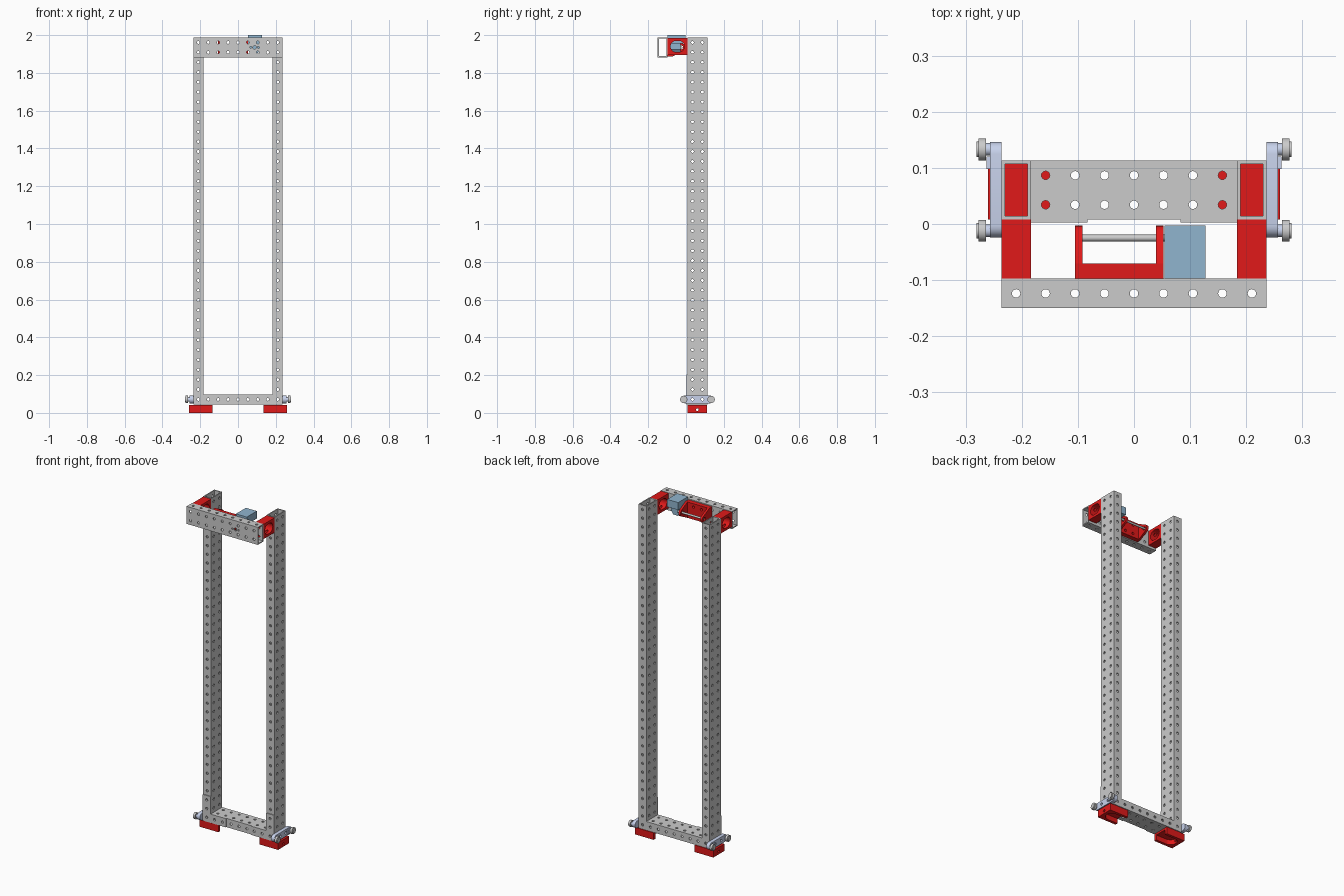
import bpy, bmesh, math
from mathutils import Vector

if "Cube" in bpy.data.objects:
    bpy.data.objects.remove(bpy.data.objects["Cube"])

P = 0.0525          # hole pitch, one tube cell
HOLE_R = 0.0075


def material(name, rgb):
    m = bpy.data.materials.new(name)
    m.diffuse_color = (*rgb, 1)
    m.use_nodes = True
    m.node_tree.nodes["Principled BSDF"].inputs["Base Color"].default_value = m.diffuse_color
    return m


RED = material("red_plastic", (0.75, 0.01, 0.01))
BLUE = material("motor_blue", (0.28, 0.46, 0.62))
PALE = material("pale_metal", (0.58, 0.65, 0.84))


def place(axis, u, v, a):
    return {'x': (a, u, v), 'y': (u, a, v), 'z': (u, v, a)}[axis]


def finish(name, bm, mat=None):
    me = bpy.data.meshes.new(name)
    bm.to_mesh(me)
    bm.free()
    ob = bpy.data.objects.new(name, me)
    bpy.context.collection.objects.link(ob)
    if mat:
        me.materials.append(mat)
    return ob


def prism(name, pts, axis, a, b, mat=None):
    """Extrude a 2D outline along an axis from a to b."""
    bm = bmesh.new()
    lo = [bm.verts.new(place(axis, u, v, a)) for u, v in pts]
    hi = [bm.verts.new(place(axis, u, v, b)) for u, v in pts]
    bm.faces.new(lo)
    bm.faces.new(hi)
    for i in range(len(pts)):
        j = (i + 1) % len(pts)
        bm.faces.new((lo[i], lo[j], hi[j], hi[i]))
    bmesh.ops.recalc_face_normals(bm, faces=bm.faces)
    return finish(name, bm, mat)


def rect(u0, u1, v0, v1):
    return [(u0, v0), (u1, v0), (u1, v1), (u0, v1)]


def circle(u, v, r, n=24):
    return [(u + r * math.cos(2 * math.pi * i / n), v + r * math.sin(2 * math.pi * i / n)) for i in range(n)]


def capsule(u0, u1, v, r, n=12):
    arc = [math.pi * (i / n - 0.5) for i in range(n + 1)]
    return ([(u1 + r * math.cos(t), v + r * math.sin(t)) for t in arc]
            + [(u0 - r * math.cos(t), v - r * math.sin(t)) for t in arc])


def activate(ob):
    bpy.ops.object.select_all(action='DESELECT')
    ob.select_set(True)
    bpy.context.view_layer.objects.active = ob


def smooth(ob):
    activate(ob)
    bpy.ops.object.shade_smooth_by_angle(angle=math.radians(32))


def cut(ob, outlines, axis, a, b):
    """Subtract extruded outlines from an object."""
    activate(ob)
    for pts in outlines:
        c = prism("cutter", pts, axis, a, b)
        c.hide_render = True
        m = ob.modifiers.new("cut", 'BOOLEAN')
        m.operation, m.solver, m.object = 'DIFFERENCE', 'EXACT', c
        bpy.ops.object.modifier_apply(modifier=m.name)
        bpy.data.objects.remove(c)
    smooth(ob)


def tube(name, origin, cells, long_axis):
    """Open-ended box tube, every cell of every wall pierced by a hole."""
    bm = bmesh.new()
    o = Vector(origin)
    mid = o + Vector(cells) * P / 2
    for ax in range(3):
        if ax == long_axis:
            continue
        i, j = [k for k in range(3) if k != ax]
        for side in (0, cells[ax]):
            for ci in range(cells[i]):
                for cj in range(cells[j]):
                    inner, outer = [], []
                    for k in range(16):
                        t = k * math.pi / 8
                        c, s = math.cos(t), math.sin(t)
                        for r, ring in ((HOLE_R, inner), (P / 2 / max(abs(c), abs(s)), outer)):
                            p = o.copy()
                            p[ax] += side * P
                            p[i] += (ci + 0.5) * P + r * c
                            p[j] += (cj + 0.5) * P + r * s
                            ring.append(bm.verts.new(p))
                    for k in range(16):
                        n = (k + 1) % 16
                        f = bm.faces.new((inner[k], outer[k], outer[n], inner[n]))
                        f.normal_update()
                        if f.normal[ax] * (side * P + o[ax] - mid[ax]) < 0:
                            f.normal_flip()
    bmesh.ops.remove_doubles(bm, verts=bm.verts, dist=1e-5)
    ob = finish(name, bm)
    m = ob.modifiers.new("wall", 'SOLIDIFY')
    m.thickness, m.offset, m.use_even_offset = 0.006, -1, True
    activate(ob)
    bpy.ops.object.modifier_apply(modifier=m.name)
    smooth(ob)
    return ob


# Tubes: two uprights, base crossbar, top front crossbar
X0, X1, Y0, Y1, Z0 = 3.5 * P, 4.5 * P, 0.008, 0.008 + 2 * P, 0.045
TOP = Z0 + 37 * P
tube("upright_right", (X0, Y0, Z0), (1, 2, 37), 2)
tube("upright_left", (-X1, Y0, Z0), (1, 2, 37), 2)
tube("base_crossbar", (-X0, Y0, Z0), (7, 2, 1), 0)
front_bar = tube("top_crossbar", (-X1, -0.15, TOP - 2 * P), (9, 1, 2), 0)
rows = (TOP - 1.5 * P, TOP - 0.5 * P)
zc = TOP - P
cut(front_bar, [circle(0.088 + dx, zc, r, 16) for dx, r in ((0, 0.009), (-0.02, 0.005), (0.02, 0.005))],
    'y', -0.16, -0.09)

for s, side in ((1, "right"), (-1, "left")):
    def sx(pts):
        return [(s * u, v) for u, v in pts]
    xm, zm = s * 4 * P, Z0 + P / 2

    # L-shaped corner plate on the front of the base joint
    plate = prism("corner_plate_" + side,
                  sx([(0.083, Z0), (X1, Z0), (X1, Z0 + 3 * P), (X0, Z0 + 3 * P), (X0, Z0 + P), (0.083, Z0 + P)]),
                  'y', 0.003, Y0)
    cut(plate, [circle(xm, zm + k * P, HOLE_R, 16) for k in range(3)]
        + [circle(s * k * P, zm, HOLE_R, 16) for k in (2, 3)], 'y', -0.01, 0.02)

    # Spacer block joining upright and top crossbar
    block = prism("spacer_block_" + side, rect(-0.0975, Y0, 1.896, 1.985), 'x', s * X0, s * X1, RED)
    cut(block, [capsule(-0.052, -0.038, 1.94, 0.03)], 'x', -0.3, 0.3)
    cut(block, [circle(xm, z, HOLE_R, 16) for z in rows], 'y', -0.2, 0.1)

    # Foot with an underside pocket open towards the middle
    foot = prism("foot_" + side, sx(rect(0.136, 0.26, Y0, 0.112)), 'z', 0, Z0 - 0.003, RED)
    ym = 0.06
    cut(foot, [sx(capsule(0.10, 0.205, ym, 0.036))], 'z', -0.01, 0.03)
    cut(foot, [circle(ym, 0.017, 0.007, 16)], 'x', -0.3, 0.3)

    # Roller carrier and its two rollers
    carrier = prism("roller_carrier_" + side, capsule(-0.003, 0.125, zm, 0.021),
                    'x', s * X1, s * 0.257, PALE)
    cut(carrier, [circle(y, zm, HOLE_R, 16) for y in (0.0343, 0.0868)], 'x', -0.3, 0.3)
    for y, end in ((-0.012, "front"), (0.133, "back")):
        tag = end + "_" + side
        smooth(prism("axle_" + tag, circle(y, zm, 0.011), 'x', s * 0.24, s * 0.2645, PALE))
        smooth(prism("roller_" + tag, circle(y, zm, 0.0195, 32), 'x', s * 0.264, s * 0.277))
        smooth(prism("roller_cap_" + tag, circle(y, zm, 0.014), 'x', s * 0.277, s * 0.281))
    prism("carrier_spacer_" + side, rect(0.098, 0.12, zm - 0.012, zm + 0.012),
          'x', s * 0.257, s * 0.263, PALE)

# U-shaped spool bracket behind the top crossbar
base = prism("spool_bracket_back", rect(-2 * P, P, 1.887, 1.982), 'y', -0.0975, -0.07, RED)
cut(base, [circle(k * P, z, HOLE_R, 16) for k in (-1, 0) for z in rows], 'y', -0.2, 0)
tip = [(-0.025 + 0.022 * math.cos(t), zc + 0.022 * math.sin(t))
       for t in [math.radians(-70 + 14 * i) for i in range(11)]]
for name, a in (("left", -2 * P), ("right", P - 0.013)):
    arm = prism("spool_bracket_arm_" + name,
                [(-0.07, 1.982), (-0.0975, 1.982), (-0.0975, 1.887), (-0.07, 1.887)] + tip,
                'x', a, a + 0.013, RED)
    cut(arm, [circle(-0.025, zc, 0.01, 20)], 'x', -0.3, 0.3)

# Motor: wide top housing, narrower gearbox below, output shaft
prism("motor_housing", rect(0.054, 0.127, -0.0975, -0.003), 'z', 1.955, 2.0, BLUE)
prism("motor_gearbox", [(0.062, 1.955), (0.062, 1.925), (0.075, 1.905), (0.105, 1.905), (0.119, 1.925), (0.119, 1.955)],
      'y', -0.0975, -0.03, BLUE)
smooth(prism("motor_shaft", circle(-0.025, zc, 0.006, 16), 'x', -0.1, 0.07))
